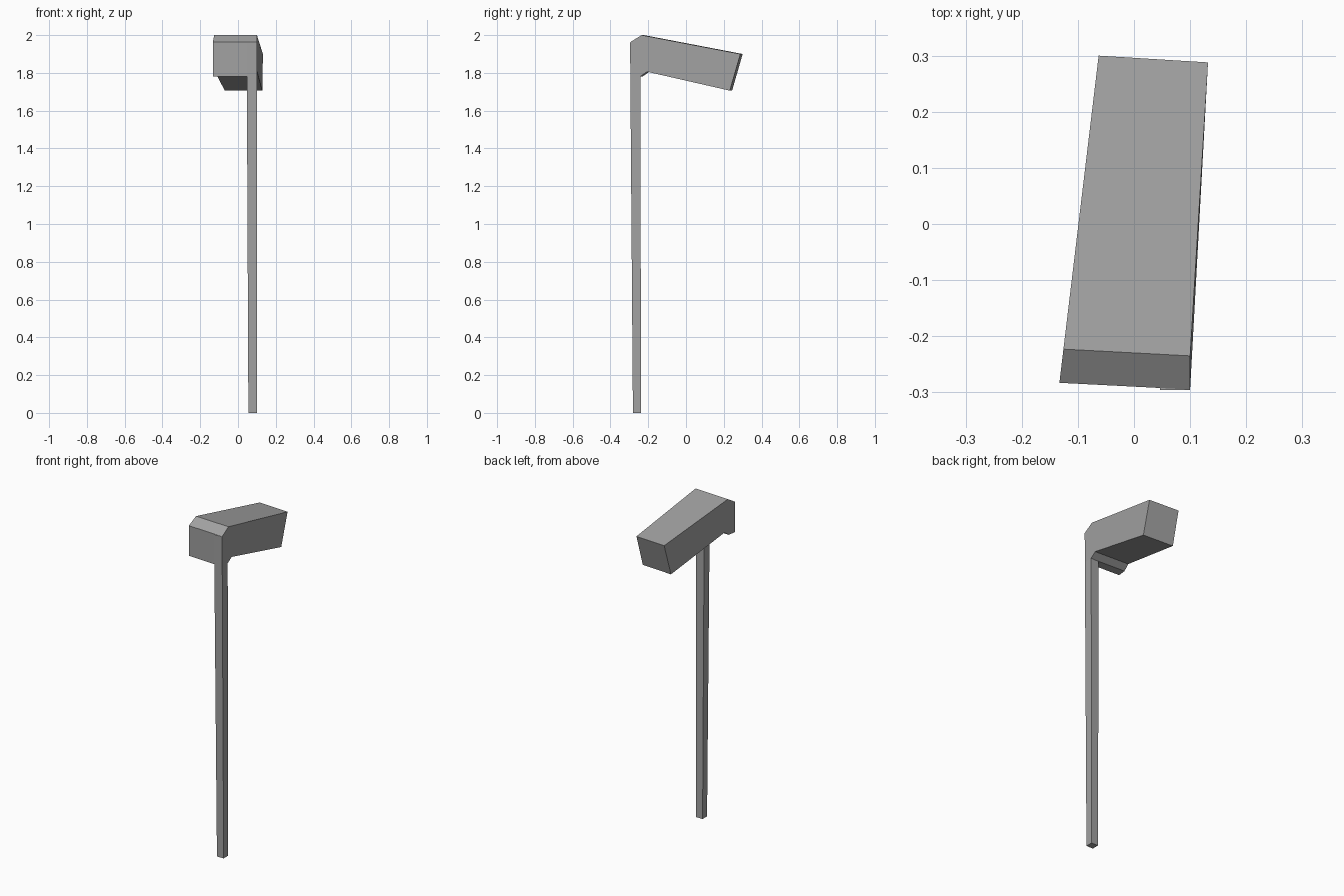
import bpy
import bmesh

cube = bpy.data.objects.get("Cube")
if cube:
    bpy.data.objects.remove(cube, do_unlink=True)

GREY = (0.36, 0.36, 0.36, 1)
grey = bpy.data.materials.new("plain grey")
grey.use_nodes = True
grey.diffuse_color = GREY
grey.node_tree.nodes["Principled BSDF"].inputs["Base Color"].default_value = GREY


def bridge(name, ring_a, ring_b):
    """Solid between two matching outlines, flat shaded."""
    bm = bmesh.new()
    a = [bm.verts.new(p) for p in ring_a]
    b = [bm.verts.new(p) for p in ring_b]
    bm.faces.new(a)
    bm.faces.new(b[::-1])
    for i in range(len(a)):
        j = (i + 1) % len(a)
        bm.faces.new((a[j], a[i], b[i], b[j]))
    bmesh.ops.recalc_face_normals(bm, faces=bm.faces[:])
    mesh = bpy.data.meshes.new(name)
    bm.to_mesh(mesh)
    bm.free()
    mesh.materials.append(grey)
    obj = bpy.data.objects.new(name, mesh)
    bpy.context.collection.objects.link(obj)
    return obj


def rectangle(x0, x1, y0, y1, z):
    return [(x0, y0, z), (x1, y0, z), (x1, y1, z), (x0, y1, z)]


# Head: side outline (y, z), skewed towards the back and drooping
outline = [(-0.295, 1.78), (-0.295, 1.963), (-0.235, 2.0), (0.288, 1.9),
           (0.232, 1.706), (-0.206, 1.806), (-0.243, 1.78)]
left_side = [(max(0.1, 0.1 + 0.061 * (y + 0.235)), y, z) for y, z in outline]
right_side = [(-0.099 + 0.12 * (y + 0.012), y + 0.012, z) for y, z in outline]
bridge("head", right_side, left_side)

# Post: slightly tapered towards the foot, set in the front corner
bridge("post",
       rectangle(0.055, 0.1, -0.281, -0.238, 0),
       rectangle(0.046, 0.1, -0.296, -0.242, 1.962))
